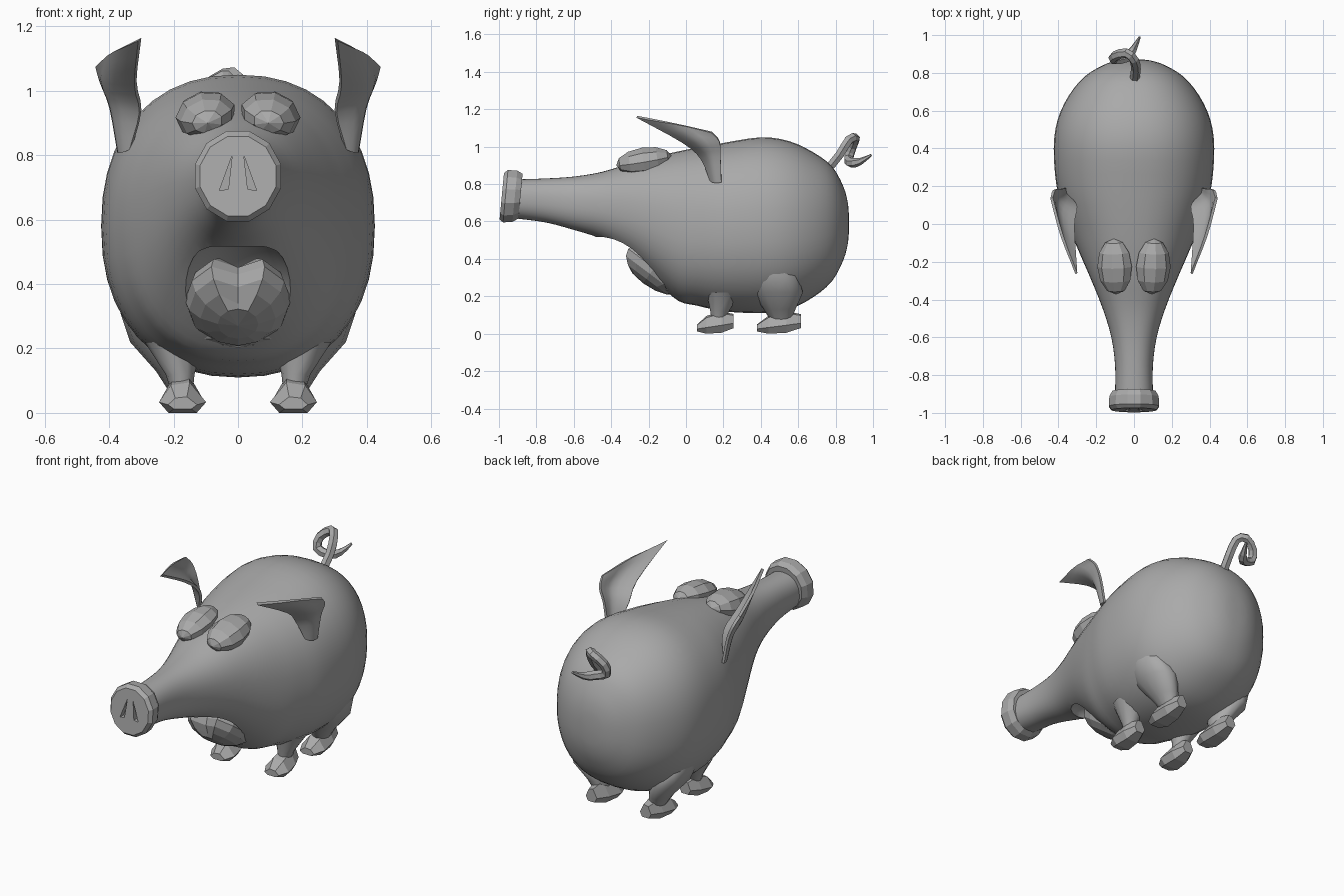
import bpy, bmesh, math
from mathutils import Vector, Matrix

if "Cube" in bpy.data.objects:
    bpy.data.objects.remove(bpy.data.objects["Cube"])

grey = bpy.data.materials.new("plain grey")
grey.diffuse_color = (0.4, 0.4, 0.4, 1)
grey.use_nodes = True
grey.node_tree.nodes["Principled BSDF"].inputs["Base Color"].default_value = grey.diffuse_color


def make(name, bm, smooth=None):
    bmesh.ops.recalc_face_normals(bm, faces=bm.faces)
    me = bpy.data.meshes.new(name)
    bm.to_mesh(me)
    bm.free()
    me.materials.append(grey)
    ob = bpy.data.objects.new(name, me)
    bpy.context.collection.objects.link(ob)
    if smooth:
        shade(ob, smooth)
    return ob


def shade(ob, angle):
    bpy.ops.object.select_all(action='DESELECT')
    ob.select_set(True)
    bpy.context.view_layer.objects.active = ob
    bpy.ops.object.shade_smooth_by_angle(angle=math.radians(angle))


def loft(rings):
    bm = bmesh.new()
    vs = [[bm.verts.new(p) for p in r] for r in rings]
    n = len(vs[0])
    for a, b in zip(vs, vs[1:]):
        for i in range(n):
            j = (i + 1) % n
            bm.faces.new((a[i], a[j], b[j], b[i]))
    bm.faces.new(vs[0])
    bm.faces.new(vs[-1][::-1])
    return bm


def ball(loc, size, rot, seg, rings):
    bm = bmesh.new()
    bmesh.ops.create_uvsphere(bm, u_segments=seg, v_segments=rings, radius=1)
    m = Matrix.Translation(loc) @ rot @ Matrix.Diagonal((*size, 1))
    bmesh.ops.transform(bm, matrix=m, verts=bm.verts)
    return bm


def cut(ob, cutter):
    mod = ob.modifiers.new("cut", 'BOOLEAN')
    mod.operation, mod.object, mod.solver = 'DIFFERENCE', cutter, 'EXACT'
    bpy.context.view_layer.objects.active = ob
    bpy.ops.object.modifier_apply(modifier=mod.name)
    bpy.data.objects.remove(cutter, do_unlink=True)


def spline(pts, steps):
    # Catmull-Rom interpolation of control points
    pts = [Vector(p) for p in pts]
    P = [2 * pts[0] - pts[1]] + pts + [2 * pts[-1] - pts[-2]]
    out = []
    for i in range(1, len(P) - 2):
        a, b, c, d = P[i - 1:i + 3]
        for k in range(steps):
            t = k / steps
            out.append(0.5 * (2 * b + (c - a) * t + (2 * a - 5 * b + 4 * c - d) * t * t
                              + (3 * b - a - 3 * c + d) * t ** 3))
    return out + [pts[-1]]


# body: y, bottom and top height, half width
prof = [(-.90, .615, .825), (-.75, .595, .83), (-.6, .555, .84), (-.45, .505, .865),
        (-.3, .41, .91), (-.15, .27, .95), (-.04, .175, .975), (.06, .15, .995), (.2, .12, 1.02),
        (.4, .11, 1.05), (.55, .13, 1.03), (.68, .195, .97), (.78, .28, .895),
        (.84, .39, .79), (.865, .48, .70), (.872, .56, .62)]
half = [.10, .10, .12, .165, .225, .29, .335, .37, .41, .425, .405, .345, .262, .165, .09, .03]
rows = spline(prof, 3)
wide = spline([(w, 0, 0) for w in half], 3)


def egg(y, lo, hi, w, n=40, e=2.25):
    ring = []
    for k in range(n):
        a = 2 * math.pi * k / n
        c, s = math.cos(a), math.sin(a)
        ring.append((w * math.copysign(abs(c) ** (2 / e), c), y,
                     (lo + hi) / 2 + (hi - lo) / 2 * math.copysign(abs(s) ** (2 / e), s)))
    return ring


body = make("body", loft([egg(r.x, r.y, r.z, w.x) for r, w in zip(rows, wide)]))
slope = Matrix.Rotation(math.radians(-37), 4, 'X')
cut(body, make("mouth_cutter", ball((0, -.28, .36), (.18, .255, .15), slope, 24, 16)))
shade(body, 40)

# tongue with a centre crease, and the lower lip roll
bm = ball((0, -.17, .35), (.165, .20, .10), slope, 12, 8)
for v in bm.verts:
    if abs(v.co.x) < .03 and v.co.z > .36:
        v.co.z -= .04
        v.co.y += .05
make("tongue", bm)
make("lower_lip", ball((0, -.06, .255), (.15, .07, .05), Matrix.Identity(4), 10, 6))

# snout disc with two nostrils
snout = make("snout", loft([[(r * math.sin(a), y + .10 * r * math.cos(a) * 1.0,
                              .735 + r * 1.05 * math.cos(a))
                             for a in [2 * math.pi * (k + .5) / 12 for k in range(12)]]
                            for y, r in [(-.985, .122), (-.965, .138), (-.915, .135), (-.885, .118)]]))
for s in (-1, 1):
    tri = [(.018, .80), (.058, .69), (.03, .695)]
    bm = loft([[(s * x, y, z) for x, z in tri] for y in (-1.1, -.955)])
    cut(snout, make("nostril_cutter", bm))

for s, side in ((1, "right"), (-1, "left")):
    # eyes
    rot = Matrix.Rotation(s * .22, 4, 'Y') @ Matrix.Rotation(.17, 4, 'X') @ Matrix.Rotation(math.pi / 2, 4, 'X')
    make(side + "_eye", ball((s * .1, -.225, .925), (.095, .072, .15), rot, 9, 6))

    # ears: rows of front, middle, back points, widening to the top
    ear = [[(.33, .14, .82), (.355, .16, .81), (.36, .19, .81)],
           [(.30, .09, .94), (.375, .13, .95), (.385, .185, .95)],
           [(.315, -.01, 1.03), (.40, .08, 1.03), (.415, .18, 1.03)],
           [(.30, -.26, 1.165), (.375, -.06, 1.125), (.43, .14, 1.08)]]
    cols = [spline(c, 3) for c in zip(*ear)]
    grid = [spline(r, 3) for r in zip(*cols)]
    bm = bmesh.new()
    vs = [[bm.verts.new((s * p.x, p.y, p.z)) for p in r] for r in grid]
    for a, b in zip(vs, vs[1:]):
        for i in range(len(a) - 1):
            bm.faces.new((a[i], a[i + 1], b[i + 1], b[i]))
    bmesh.ops.recalc_face_normals(bm, faces=bm.faces)
    bmesh.ops.solidify(bm, geom=bm.faces[:], thickness=.015)
    make(side + "_ear", bm, 40)

    # feet and legs, front and back
    for y0, pos in ((.06, "front"), (.38, "back")):
        k = 1 if pos == "front" else 1.2
        foot = []
        for y, lo, hi, w in [(0, .012, .05, .045), (.05, 0, .095, .073),
                             (.13, .005, .12, .062), (.195, .03, .105, .035)]:
            m = (lo + hi) / 2
            foot.append([(s * (.172 + w * x), y0 + y * k, m + (hi - lo) / 2 * z) for x, z in
                         [(-1, -.3), (-.6, -1), (.6, -1), (1, -.3), (.5, .8), (-.3, 1)]])
        make(pos + "_foot_" + side, loft(foot))
        if pos == "front":
            leg = [(.172, .17, .05, .03, .03), (.18, .18, .12, .045, .05), (.2, .2, .22, .09, .09)]
        else:
            leg = [(.175, .51, .06, .035, .05), (.195, .5, .13, .06, .085),
                   (.245, .49, .22, .09, .135), (.29, .47, .31, .075, .13), (.33, .44, .40, .03, .06)]
        bm = loft([[(s * (x + a * math.cos(t)), y + b * math.sin(t), z)
                    for t in [math.pi * q / 6 for q in range(12)]] for x, y, z, a, b in leg])
        make(pos + "_leg_" + side, bm, 50)

# curled tail: six-sided tube along a looping path
path = spline([(0, .75, .87), (.01, .82, .955), (0, .87, 1.035), (-.04, .905, 1.045), (-.1, .89, 1.0),
               (-.105, .87, .94), (-.04, .88, .915), (.0, .93, .92), (.03, .99, .955)], 2)
rings = []
side = Vector((1, 0, 0))
for i, p in enumerate(path):
    d = (path[min(i + 1, len(path) - 1)] - path[max(i - 1, 0)]).normalized()
    side = (side - d * side.dot(d)).normalized()
    up = d.cross(side)
    r = .026 * min(1, .25 + (len(path) - 1 - i) / 4)
    rings.append([p + r * (side * math.cos(a) + up * math.sin(a))
                  for a in [math.pi * q / 3 for q in range(6)]])
make("tail", loft(rings))
